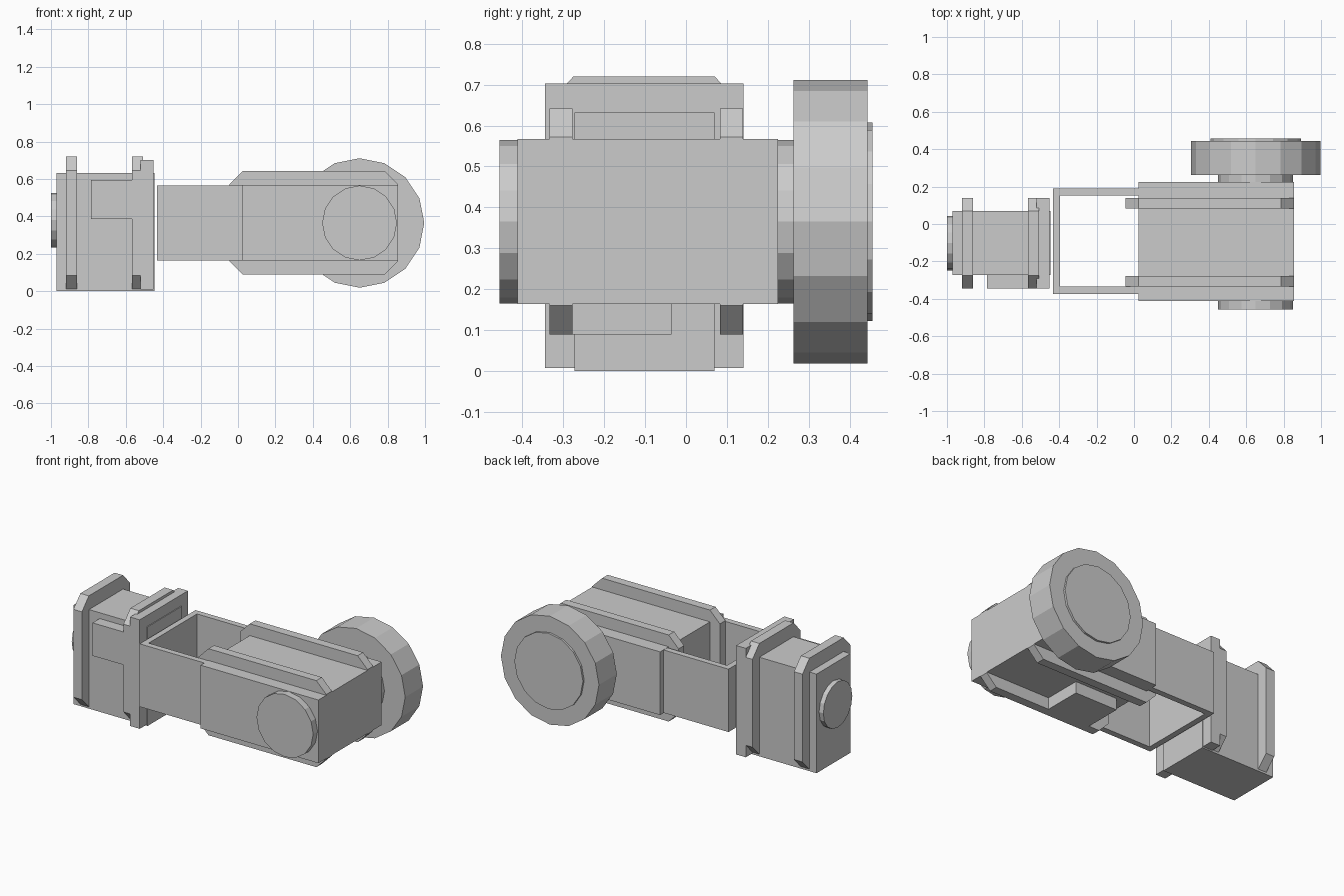
import bpy, bmesh, math
from mathutils import Vector

if "Cube" in bpy.data.objects:
    bpy.data.objects.remove(bpy.data.objects["Cube"])


def finish(name, bm):
    bmesh.ops.recalc_face_normals(bm, faces=bm.faces)
    me = bpy.data.meshes.new(name)
    bm.to_mesh(me)
    bm.free()
    ob = bpy.data.objects.new(name, me)
    bpy.context.collection.objects.link(ob)
    return ob


def prism(name, points, axis, lo, hi):
    """Extrude a closed profile along x (points are y,z), y (x,z) or z (x,y)."""
    bm = bmesh.new()

    def place(p):
        c = list(p)
        c.insert("xyz".index(axis), lo)
        return c
    face = bm.faces.new([bm.verts.new(place(p)) for p in points])
    step = Vector([hi - lo if a == axis else 0 for a in "xyz"])
    ext = bmesh.ops.extrude_face_region(bm, geom=[face], use_keep_orig=True)
    moved = [g for g in ext["geom"] if isinstance(g, bmesh.types.BMVert)]
    bmesh.ops.translate(bm, verts=moved, vec=step)
    return finish(name, bm)


def box(name, x, y, z):
    pts = [(x[0], y[0]), (x[1], y[0]), (x[1], y[1]), (x[0], y[1])]
    return prism(name, pts, "z", *z)


def disc(name, centre, r, axis, lo, hi, n=16):
    pts = [(centre[0] + r * math.cos(i * math.tau / n),
            centre[1] + r * math.sin(i * math.tau / n)) for i in range(n)]
    return prism(name, pts, axis, lo, hi)


def chamfered(a0, a1, b0, b1, c):
    return [(a0 + c, b0), (a1 - c, b0), (a1, b0 + c), (a1, b1 - c),
            (a1 - c, b1), (a0 + c, b1), (a0, b1 - c), (a0, b0 + c)]


# Small upright motor: case, shaft disc, mounting plate, side connector
box("small_motor_case", (-0.97, -0.447), (-0.273, 0.07), (0, 0.632))
disc("small_motor_disc", (-0.102, 0.38), 0.146, "x", -1.0, -0.96)
box("small_motor_plate", (-0.52, -0.452), (-0.345, 0.14), (0.008, 0.703))
box("small_motor_connector", (-0.785, -0.56), (-0.345, -0.26), (0.385, 0.595))

# Chamfered bands around the small motor
for i, (x0, x1) in enumerate([(-0.92, -0.86), (-0.567, -0.507)]):
    pts = [(-0.27, 0.008), (-0.345, 0.085), (-0.345, 0.645), (-0.275, 0.72),
           (0.07, 0.72), (0.14, 0.645), (0.14, 0.085), (0.065, 0.008)]
    prism(f"small_motor_band_{i}", pts, "x", x0, x1)

# U-shaped bracket
u = [(0.03, -0.373), (-0.433, -0.373), (-0.433, 0.19), (0.03, 0.19),
     (0.03, 0.152), (-0.396, 0.152), (-0.396, -0.335), (0.03, -0.335)]
prism("u_bracket", u, "z", 0.165, 0.566)

# Large motor with two chamfered bands and a connector underneath
box("large_motor_case", (0.025, 0.856), (-0.412, 0.225), (0.164, 0.567))
for i, (y0, y1) in enumerate([(-0.333, -0.277), (0.083, 0.139)]):
    prism(f"large_motor_band_{i}",
          chamfered(-0.045, 0.856, 0.09, 0.642, 0.07), "y", y0, y1)
box("large_motor_connector", (0.1, 0.4), (-0.28, -0.035), (0.09, 0.18))

# End disc, axle, wheel and hub
hub = (0.65, 0.365)
disc("end_disc", hub, 0.2, "y", -0.456, -0.40)
disc("axle_disc", hub, 0.2, "y", 0.21, 0.27)
disc("wheel", hub, 0.346, "y", 0.263, 0.443)
disc("wheel_hub", hub, 0.242, "y", 0.43, 0.456)
